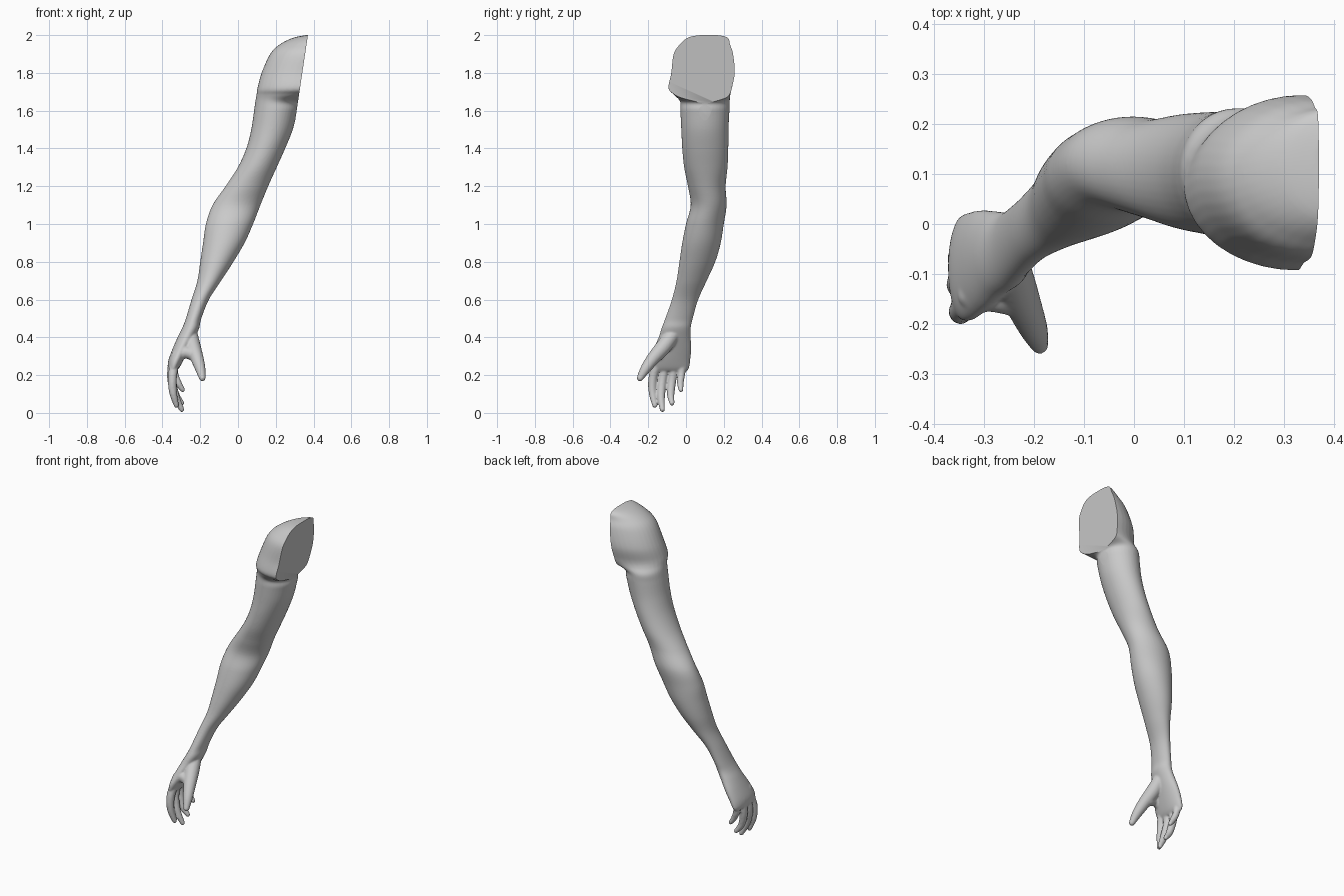
import bpy, bmesh, math
from mathutils import Vector

if "Cube" in bpy.data.objects:
    bpy.data.objects.remove(bpy.data.objects["Cube"])


def spline(keys, steps):
    """Catmull-Rom interpolation of equal-length key tuples."""
    n, out = len(keys), []
    for i in range(n - 1):
        p = [keys[max(0, min(n - 1, i + k))] for k in (-1, 0, 1, 2)]
        for s in range(steps):
            t = s / steps
            out.append([0.5 * (2 * b + (c - a) * t + (2 * a - 5 * b + 4 * c - d) * t * t
                               + (3 * b - a - 3 * c + d) * t ** 3)
                        for a, b, c, d in zip(*p)])
    out.append(list(keys[-1]))
    return out


def loft(bm, rings):
    """Closed skin through rings of points, capped at both ends."""
    vs = [[bm.verts.new(p) for p in ring] for ring in rings]
    n = len(vs[0])
    faces = [bm.faces.new((a[i], a[(i + 1) % n], b[(i + 1) % n], b[i]))
             for a, b in zip(vs, vs[1:]) for i in range(n)]
    faces += [bm.faces.new(vs[0][::-1]), bm.faces.new(vs[-1])]
    bmesh.ops.recalc_face_normals(bm, faces=faces)


def limb(bm, keys, sides=40):
    """Horizontal ellipses: z, centre x, centre y, radius x, radius y."""
    angles = [2 * math.pi * i / sides for i in range(sides)]
    loft(bm, [[(x + rx * math.cos(a), y + ry * math.sin(a), z) for a in angles]
              for z, x, y, rx, ry in spline(keys, 6)])


def digit(bm, keys, sides=16):
    """Round tube with domed ends: x, y, z, radius."""
    pts = spline(keys, 6)
    path = [(Vector(p[:3]), p[3]) for p in pts]
    start, end = path[0], path[-1]
    d0 = (path[1][0] - start[0]).normalized()
    d1 = (end[0] - path[-2][0]).normalized()
    dome = [math.radians(a) for a in (20, 40, 60, 80)]
    head = [(start[0] - d0 * start[1] * math.sin(a), start[1] * math.cos(a)) for a in dome[::-1]]
    tail = [(end[0] + d1 * end[1] * math.sin(a), end[1] * math.cos(a)) for a in dome]
    path = head + path + tail
    rings = []
    for i, (c, r) in enumerate(path):
        t = (path[min(i + 1, len(path) - 1)][0] - path[max(i - 1, 0)][0]).normalized()
        u = t.cross(Vector((0.3, 1, 0.1))).normalized()
        v = t.cross(u)
        rings.append([c + r * (u * math.cos(a) + v * math.sin(a))
                      for a in (2 * math.pi * k / sides for k in range(sides))])
    loft(bm, rings)


bm = bmesh.new()

# Shoulder, upper arm, forearm and palm
limb(bm, [
    (2.00, .42, .12, .06, .08), (1.985, .41, .115, .12, .115), (1.95, .39, .10, .17, .135),
    (1.90, .37, .092, .20, .158), (1.80, .335, .09, .21, .168), (1.72, .325, .075, .222, .168),
    (1.685, .28, .085, .182, .15), (1.65, .21, .10, .118, .132), (1.60, .20, .10, .115, .13),
    (1.50, .18, .10, .11, .125), (1.40, .147, .102, .103, .122), (1.30, .102, .105, .103, .115),
    (1.20, .047, .11, .113, .10), (1.10, -.008, .12, .127, .095), (1.00, -.045, .10, .125, .10),
    (.90, -.075, .082, .11, .102), (.80, -.112, .06, .088, .095), (.70, -.152, .03, .063, .08),
    (.60, -.20, -.005, .046, .07), (.50, -.235, -.037, .041, .073), (.45, -.25, -.052, .045, .077),
    (.40, -.274, -.06, .046, .085), (.34, -.302, -.072, .044, .10), (.28, -.328, -.085, .04, .108),
    (.24, -.341, -.088, .031, .105), (.22, -.344, -.088, .018, .095)])

# Four curled fingers
for finger in (
    [(-.335, -.15, .27, .025), (-.347, -.174, .19, .024), (-.344, -.177, .11, .021), (-.326, -.165, .04, .014)],
    [(-.345, -.105, .27, .025), (-.351, -.124, .18, .024), (-.331, -.132, .09, .021), (-.298, -.125, .018, .014)],
    [(-.345, -.06, .27, .025), (-.35, -.073, .18, .023), (-.331, -.081, .10, .020), (-.298, -.074, .052, .014)],
    [(-.335, -.018, .28, .022), (-.336, -.024, .21, .020), (-.317, -.03, .16, .018), (-.293, -.027, .122, .013)],
):
    digit(bm, finger)

# Thumb and the web joining it to the palm
digit(bm, [(-.255, -.06, .43, .038), (-.24, -.115, .355, .042), (-.217, -.172, .29, .035),
           (-.20, -.213, .235, .028), (-.189, -.243, .185, .018)])
digit(bm, [(-.32, -.14, .30, .034), (-.28, -.145, .32, .032), (-.235, -.15, .31, .036)])

mesh = bpy.data.meshes.new("arm")
bm.to_mesh(mesh)
bm.free()
arm = bpy.data.objects.new("arm", mesh)
bpy.context.collection.objects.link(arm)

# Fuse the parts into one smooth skin
remesh = arm.modifiers.new("fuse", 'REMESH')
remesh.mode = 'VOXEL'
remesh.voxel_size = 0.005
soften = arm.modifiers.new("soften", 'SMOOTH')
soften.factor = 0.5
soften.iterations = 8
graph = bpy.context.evaluated_depsgraph_get()
skin = bpy.data.meshes.new_from_object(arm.evaluated_get(graph))
arm.modifiers.clear()
arm.data = skin

# Flat slanted cut at the shoulder
bm = bmesh.new()
bm.from_mesh(skin)
cut = bmesh.ops.bisect_plane(bm, geom=bm.verts[:] + bm.edges[:] + bm.faces[:], dist=1e-5,
                             plane_co=(.30, 0, 1.53), plane_no=(1, 0, -.149), clear_outer=True)
bmesh.ops.holes_fill(bm, edges=[e for e in bm.edges if e.is_boundary], sides=0)
bm.to_mesh(skin)
bm.free()

bpy.context.view_layer.objects.active = arm
arm.select_set(True)
bpy.ops.object.shade_smooth_by_angle(angle=math.radians(40))
